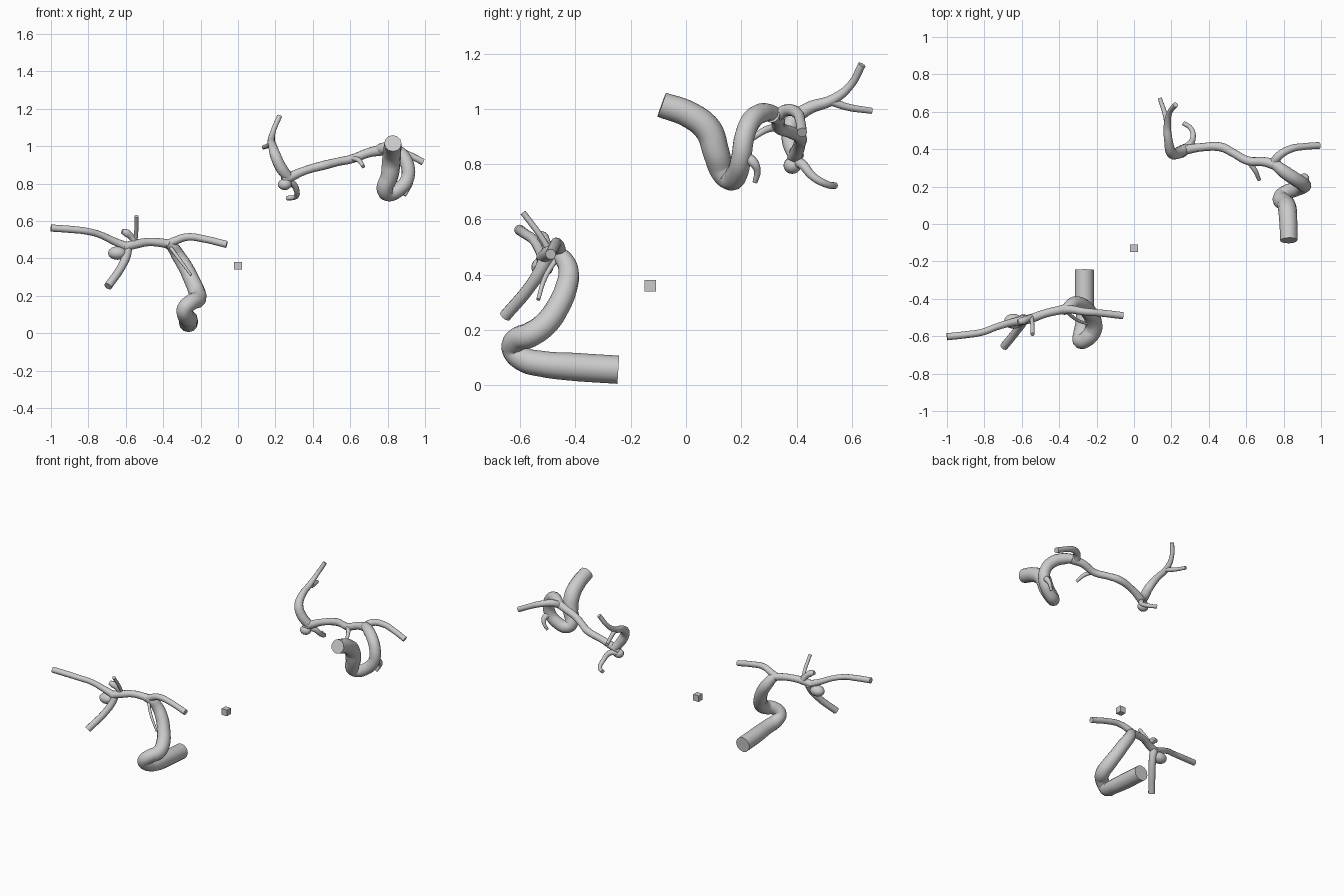
import bpy, math
from mathutils import Vector


def finish(ob):
    bpy.ops.object.select_all(action='DESELECT')
    ob.select_set(True)
    bpy.context.view_layer.objects.active = ob
    if ob.type != 'MESH':
        bpy.ops.object.convert(target='MESH')
    bpy.ops.object.shade_smooth_by_angle(angle=math.radians(40))


def vessel(name, *pts):
    """Smooth capped tube through (x, y, z, radius) points."""
    cu = bpy.data.curves.new(name, 'CURVE')
    cu.dimensions = '3D'
    cu.bevel_depth = 1.0
    cu.bevel_resolution = 4
    cu.resolution_u = 6
    cu.use_fill_caps = True
    sp = cu.splines.new('BEZIER')
    sp.bezier_points.add(len(pts) - 1)
    for bp, (x, y, z, r) in zip(sp.bezier_points, pts):
        bp.co = (x, y, z)
        bp.radius = r
        bp.handle_left_type = bp.handle_right_type = 'AUTO'
    ob = bpy.data.objects.new(name, cu)
    bpy.context.collection.objects.link(ob)
    finish(ob)


def bulb(name, loc, size):
    bpy.ops.mesh.primitive_uv_sphere_add(segments=16, ring_count=10, radius=1, location=loc)
    ob = bpy.context.object
    ob.name = name
    ob.scale = size
    finish(ob)


# Small marker cube between the two vessel trees
bpy.ops.mesh.primitive_cube_add(size=0.042, location=(0, -0.13, 0.36))
bpy.context.object.name = "marker_cube"

# Lower left vessel tree
vessel("lower_trunk",
       (-.265, -.245, .056, .051), (-.265, -.40, .066, .051), (-.265, -.52, .077, .047),
       (-.28, -.59, .095, .045), (-.285, -.625, .13, .042), (-.25, -.612, .165, .043),
       (-.217, -.565, .182, .046), (-.22, -.51, .22, .045), (-.25, -.46, .29, .042),
       (-.282, -.433, .355, .040), (-.32, -.425, .415, .037), (-.35, -.445, .46, .032),
       (-.38, -.468, .48, .022))
vessel("lower_right_branch",
       (-.385, -.46, .47, .024), (-.34, -.457, .492, .022), (-.27, -.468, .514, .020),
       (-.18, -.476, .503, .019), (-.06, -.49, .474, .019))
vessel("lower_thin_strand",
       (-.37, -.46, .47, .010), (-.31, -.51, .39, .009), (-.25, -.535, .31, .007))
vessel("lower_left_branch",
       (-.355, -.452, .472, .026), (-.41, -.463, .483, .023), (-.48, -.48, .487, .022),
       (-.55, -.505, .475, .024), (-.61, -.518, .46, .025))
vessel("lower_far_branch",
       (-.59, -.515, .46, .024), (-.66, -.528, .49, .020), (-.74, -.552, .527, .018),
       (-.81, -.578, .545, .018), (-.90, -.592, .555, .019), (-1.0, -.603, .562, .019))
vessel("lower_down_branch",
       (-.59, -.505, .465, .026), (-.595, -.525, .42, .024), (-.62, -.562, .36, .022),
       (-.695, -.655, .25, .022))
vessel("lower_stub",
       (-.55, -.50, .485, .018), (-.57, -.508, .515, .018), (-.595, -.518, .535, .021),
       (-.62, -.525, .545, .014))
vessel("lower_spur",
       (-.55, -.495, .485, .012), (-.545, -.52, .53, .011), (-.542, -.59, .625, .011))
bulb("lower_bulb", (-.645, -.52, .428), (.05, .04, .036))

# Upper right vessel tree
vessel("upper_trunk",
       (.828, -.088, 1.015, .046), (.825, .01, .98, .048), (.82, .08, .925, .050),
       (.81, .11, .84, .048), (.785, .135, .77, .044), (.80, .16, .745, .040),
       (.86, .185, .768, .039), (.905, .20, .825, .037), (.905, .212, .90, .037),
       (.865, .238, .96, .037), (.81, .275, .985, .036), (.765, .31, .985, .030),
       (.74, .335, .975, .022))
vessel("upper_right_branch",
       (.745, .325, .975, .024), (.775, .365, .995, .022), (.84, .402, .985, .020),
       (.91, .414, .955, .018), (.99, .42, .915, .018))
vessel("upper_hook",
       (.90, .21, .83, .022), (.918, .245, .805, .018), (.91, .258, .775, .012),
       (.89, .25, .735, .009))
vessel("upper_cross_branch",
       (.775, .31, .98, .030), (.70, .332, .965, .025), (.61, .338, .932, .023),
       (.53, .38, .915, .022), (.47, .41, .90, .024), (.36, .41, .87, .022),
       (.28, .397, .835, .026), (.24, .388, .815, .024))
vessel("upper_spur",
       (.61, .335, .935, .014), (.645, .29, .925, .013), (.67, .235, .89, .010))
vessel("upper_low_branch",
       (.25, .40, .805, .020), (.29, .42, .80, .018), (.315, .46, .755, .015),
       (.305, .51, .727, .013), (.263, .54, .722, .012))
vessel("upper_rising_branch",
       (.275, .40, .825, .028), (.23, .378, .885, .031), (.20, .382, .95, .029),
       (.185, .44, 1.0, .023), (.178, .53, 1.033, .019), (.19, .595, 1.085, .014),
       (.222, .637, 1.16, .014))
vessel("upper_fork_branch",
       (.18, .52, 1.03, .016), (.168, .58, 1.008, .013), (.138, .672, .993, .011))
bulb("upper_bulb", (.25, .385, .795), (.037, .032, .03))
